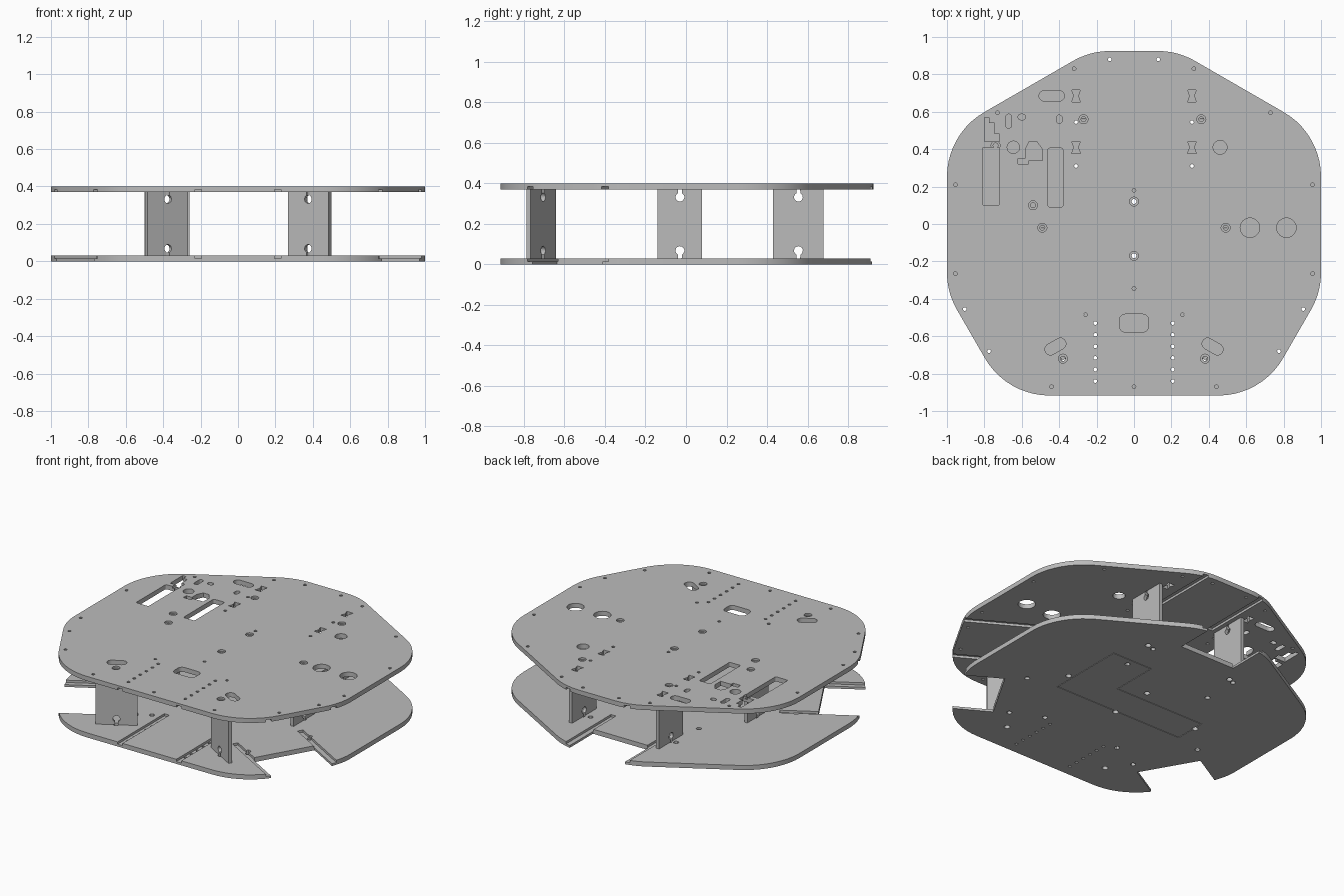
import bpy
import bmesh
from math import sin, cos, tan, pi, radians
from mathutils import Matrix, Vector

default = bpy.data.objects.get("Cube")
if default:
    bpy.data.objects.remove(default, do_unlink=True)

THICK = 0.03          # plate thickness
TOP_Z = 0.37          # underside of the upper plate
CENTRE = Vector((0, -0.083))   # centre of the three wheel bays

grey = bpy.data.materials.new("plain grey")
grey.use_nodes = True
grey.diffuse_color = (0.5, 0.5, 0.5, 1)
grey.node_tree.nodes["Principled BSDF"].inputs["Base Color"].default_value = (0.5, 0.5, 0.5, 1)


# ---- profile helpers: each returns a counter-clockwise list of points ----
def disc(x, y, r, steps=20):
    return [Vector((x + r * cos(2 * pi * i / steps), y + r * sin(2 * pi * i / steps)))
            for i in range(steps)]


def rounded(points, r, steps=6):
    result = []
    points = [Vector(p) for p in points]
    for i, p in enumerate(points):
        d_in = (p - points[i - 1]).normalized()
        d_out = (points[(i + 1) % len(points)] - p).normalized()
        turn = d_out.angle_signed(d_in)
        start = p - d_in * r * tan(turn / 2)
        side = Vector((-d_in.y, d_in.x))
        mid = start + side * r
        for k in range(steps + 1):
            a = turn * k / steps
            result.append(mid - side * r * cos(a) + d_in * r * sin(a))
    return result


def box(x, y, w, h, angle=0):
    turn = Matrix.Rotation(radians(angle), 2)
    corners = [(-w, -h), (w, -h), (w, h), (-w, h)]
    return [Vector((x, y)) + turn @ Vector(c) / 2 for c in corners]


def slot(x, y, w, h, angle=0, r=None):
    return rounded(box(x, y, w, h, angle), r or min(w, h) * 0.49)


def mirrored(points):
    return [Vector((-p[0], p[1])) for p in reversed(points)]


def both(points):
    return [points, mirrored(points)]


# ---- solid helpers ----
def solid(name, profiles, z0, z1):
    bm = bmesh.new()
    for profile in profiles:
        low = [bm.verts.new((p[0], p[1], z0)) for p in profile]
        high = [bm.verts.new((p[0], p[1], z1)) for p in profile]
        bm.faces.new(low[::-1])
        bm.faces.new(high)
        for i in range(len(low)):
            bm.faces.new((low[i - 1], low[i], high[i], high[i - 1]))
    bmesh.ops.recalc_face_normals(bm, faces=bm.faces)
    mesh = bpy.data.meshes.new(name)
    bm.to_mesh(mesh)
    bm.free()
    mesh.materials.append(grey)
    obj = bpy.data.objects.new(name, mesh)
    bpy.context.collection.objects.link(obj)
    return obj


def cut(target, profiles, z0, z1):
    cutter = solid("cutter", profiles, z0, z1)
    cutter.hide_render = True
    mod = target.modifiers.new("cut", 'BOOLEAN')
    mod.operation = 'DIFFERENCE'
    mod.solver = 'EXACT'
    mod.use_self = True
    mod.object = cutter
    graph = bpy.context.evaluated_depsgraph_get()
    mesh = bpy.data.meshes.new_from_object(target.evaluated_get(graph))
    target.modifiers.clear()
    target.data = mesh
    bpy.data.objects.remove(cutter, do_unlink=True)


def smooth(obj):
    bpy.ops.object.select_all(action='DESELECT')
    obj.select_set(True)
    bpy.context.view_layer.objects.active = obj
    bpy.ops.object.shade_smooth_by_angle(angle=radians(30))


# ---- the two plates share one rounded outline ----
right_half = [(0.682, -0.917), (1, -0.366), (1, 0.483), (0.234, 0.925)]
outline = rounded(right_half + [tuple(p) for p in mirrored(right_half)], 0.4, 10)
upper_plate = solid("upper_plate", [outline], TOP_Z, TOP_Z + THICK)
lower_plate = solid("lower_plate", [outline], 0, THICK)


def radial(angle, near, far, offset, width):
    """Rectangle running outward from the bay centre at the given heading."""
    out = Vector((cos(radians(angle)), sin(radians(angle))))
    p = CENTRE + out * (near + far) / 2 + Vector((-out.y, out.x)) * offset
    return box(p.x, p.y, far - near, width, angle)


# wheel bays in the lower plate, half-depth grooves in both plates
BAYS = (90, 210, 330)
cut(lower_plate, [radial(a, 0.76, 1.2, 0, 0.4) for a in BAYS], -0.1, 0.1)
grooves = [radial(a, 0.53, 1.2, s * 0.213, 0.036) for a in BAYS for s in (-1, 1)]
grooves += [radial(270, 0.35, 1, s * 0.213, 0.036) for s in (-1, 1)]
cut(lower_plate, grooves, THICK / 2, 0.1)
cut(upper_plate, grooves, 0.3, TOP_Z + THICK / 2)

# ---- openings of the upper plate ----
hourglass = [(-1, -1.4), (1, -1.4), (0.5, 0), (1, 1.4), (-1, 1.4), (-0.5, 0)]
openings = [
    slot(-0.44, 0.685, 0.135, 0.055), slot(0, -0.53, 0.155, 0.095, 0, 0.03),
    slot(-0.765, 0.255, 0.09, 0.31, 0, 0.01), slot(-0.42, 0.248, 0.08, 0.315, 0, 0.01),
    slot(-0.67, 0.55, 0.03, 0.075), slot(-0.6, 0.572, 0.04, 0.03),
    slot(-0.4, 0.56, 0.03, 0.045),
    disc(0.62, -0.02, 0.052, 32), disc(0.815, -0.02, 0.052, 32),
    disc(0.46, 0.41, 0.037, 32), disc(-0.645, 0.41, 0.033, 32),
    [(-0.8, 0.44), (-0.72, 0.44), (-0.72, 0.48), (-0.745, 0.48),
     (-0.745, 0.54), (-0.775, 0.54), (-0.775, 0.57), (-0.8, 0.57)],
    [(-0.62, 0.32), (-0.565, 0.32), (-0.565, 0.34), (-0.49, 0.34), (-0.49, 0.4),
     (-0.52, 0.44), (-0.56, 0.44), (-0.58, 0.4), (-0.58, 0.35), (-0.62, 0.35)],
]
openings += both(slot(0.42, -0.655, 0.12, 0.06, -30))
for y in (0.41, 0.685):
    openings += both([(0.31 + u * 0.023, y + v * 0.023) for u, v in hourglass])
cut(upper_plate, openings, 0.3, 0.5)

# ---- small round holes ----
ROW = [-0.84 + i * 0.062 for i in range(6)]
rim = [(0.13, 0.88), (0.32, 0.83), (0.73, 0.595), (0.955, 0.21), (0.955, -0.265),
       (0.905, -0.455), (0.775, -0.68), (0.44, -0.87)]
inner = [(0.31, 0.545), (0.31, 0.31), (0.26, -0.485)] + [(0.207, y) for y in ROW]
small = [d for x, y in rim + inner for d in both(disc(x, y, 0.01, 10))]
small += [disc(0, y, 0.01, 10) for y in (0.18, -0.345, -0.87)]
cut(upper_plate, small, 0.3, 0.5)

# countersunk screw holes
screws = [(0.49, -0.02), (-0.49, -0.02), (0.38, -0.72), (-0.38, -0.72), (-0.27, 0.56),
          (0.36, 0.56), (0, 0.12), (0, -0.17), (-0.54, 0.1), (-0.74, 0.42)]
cut(upper_plate, [disc(x, y, 0.024) for x, y in screws], TOP_Z + 0.018, 0.5)
cut(upper_plate, [disc(x, y, 0.013) for x, y in screws], 0.3, 0.5)

# lower plate holes
lower = [d for x, y in [(0.31, 0.545), (0.31, 0.31), (0.66, -0.2), (0.48, -0.58), (0.28, -0.49)]
         for d in both(disc(x, y, 0.016, 12))]
lower += [d for y in ROW for d in both(disc(0.207, y, 0.01, 10))]
lower += [disc(x, y, 0.018, 14) for x, y in screws[:8]]
cut(lower_plate, lower, -0.1, 0.1)

# shallow seam of the stepped panel under the lower plate
seam = [(-0.48, -0.16), (0.46, -0.16), (0.46, 0.36), (0.17, 0.36), (0.17, 0.05), (-0.48, 0.05)]
lines = []
for i, end in enumerate(seam):
    a, b = Vector(seam[i - 1]), Vector(end)
    m, d = (a + b) / 2, b - a
    lines.append(box(m.x, m.y, abs(d.x) + 0.006, abs(d.y) + 0.006))
cut(lower_plate, lines, -0.1, 0.003)

# ---- uprights with a keyhole at each end ----
HALF = (TOP_Z - THICK) / 2


def upright(name, x, y, angle, width=0.25):
    w, neck, r = width / 2, 0.009, 0.022
    end = [Vector((-w, -HALF)), Vector((-neck, -HALF))]
    for i in range(13):
        a = radians(-115 - 310 * i / 12)
        end.append(Vector((r * cos(a), 0.038 - HALF + r * sin(a))))
    end += [Vector((neck, -HALF)), Vector((w, -HALF))]
    obj = solid(name, [end + [-p for p in end]], -0.011, 0.011)
    obj.data.transform(Matrix.Translation((x, y, THICK + HALF))
                       @ Matrix.Rotation(radians(angle), 4, 'Z')
                       @ Matrix.Rotation(pi / 2, 4, 'X'))
    smooth(obj)


for side, s in (("left", 1), ("right", -1)):
    upright("front_upright_" + side, s * 0.38, -0.715, -30 * s)
    upright("middle_upright_" + side, s * 0.49, -0.03, 90, 0.22)
upright("back_upright_left", 0.36, 0.555, 90)
upright("back_upright_right", -0.27, 0.555, 90)

smooth(upper_plate)
smooth(lower_plate)
